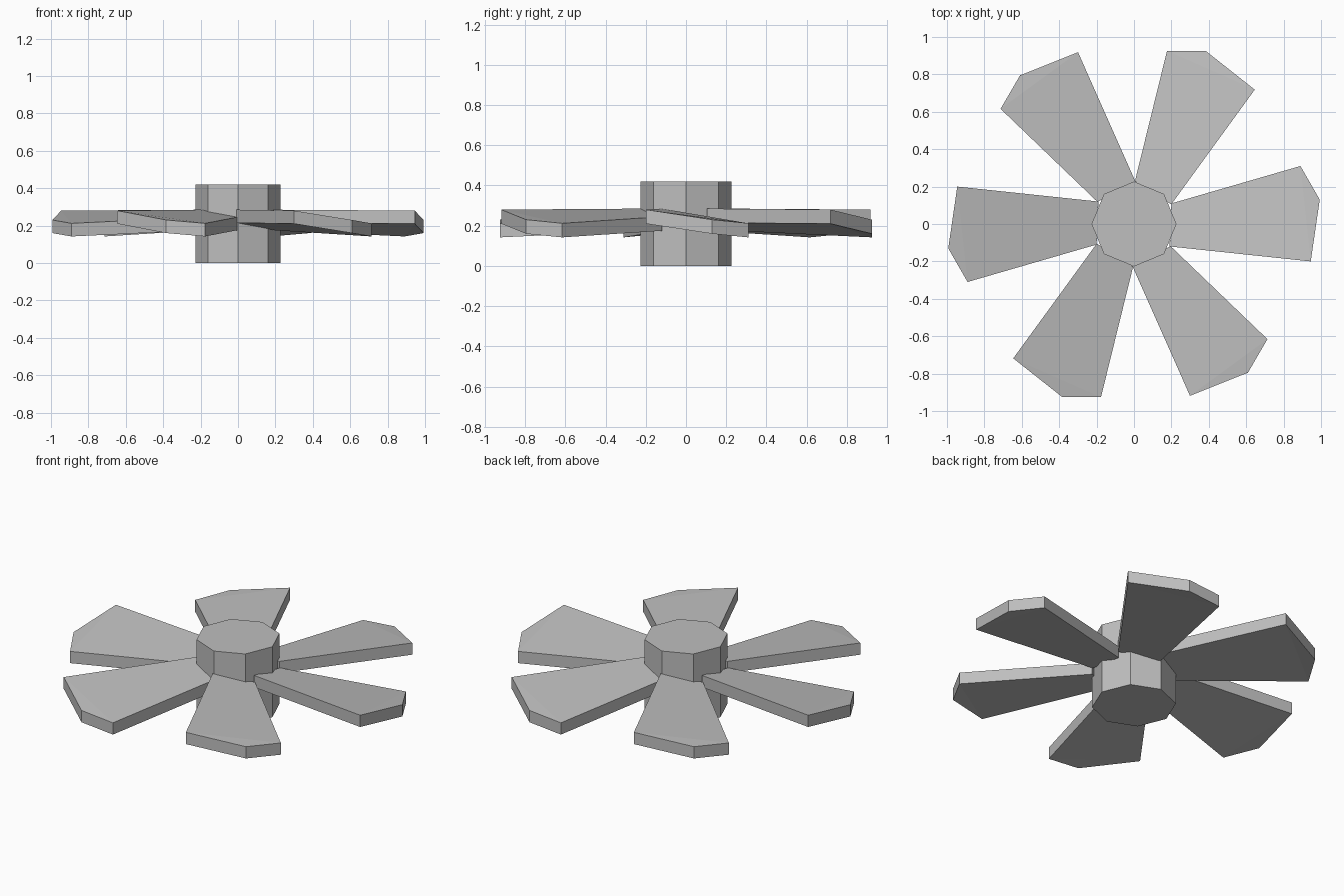
import bpy
import bmesh
import math
from mathutils import Matrix, Vector

if "Cube" in bpy.data.objects:
    bpy.data.objects.remove(bpy.data.objects["Cube"])

grey = bpy.data.materials.new("plain grey")
grey.diffuse_color = (0.52, 0.52, 0.52, 1)
grey.use_nodes = True
grey.node_tree.nodes["Principled BSDF"].inputs["Base Color"].default_value = grey.diffuse_color


def add_object(name, bm):
    bmesh.ops.recalc_face_normals(bm, faces=bm.faces)
    mesh = bpy.data.meshes.new(name)
    bm.to_mesh(mesh)
    bm.free()
    mesh.materials.append(grey)
    obj = bpy.data.objects.new(name, mesh)
    bpy.context.collection.objects.link(obj)
    return obj


# Octagonal hub with corners on the axes
HUB_HEIGHT = 0.42
bm = bmesh.new()
bmesh.ops.create_cone(bm, cap_ends=True, segments=8, radius1=0.227, radius2=0.227,
                      depth=HUB_HEIGHT, matrix=Matrix.Translation((0, 0, HUB_HEIGHT / 2)))
add_object("hub", bm)

# Pitched blade: upper outline, from the inner leading corner round the tip
OUTLINE = [(0.19, -0.12, 0.285), (0.945, -0.20, 0.28), (0.993, 0.13, 0.23),
           (0.89, 0.31, 0.212), (0.20, 0.11, 0.245)]
THICKNESS = 0.07


def blade(index):
    turn = Matrix.Rotation(math.radians(60 * index), 3, 'Z')
    bm = bmesh.new()
    top = [bm.verts.new(turn @ Vector(p)) for p in OUTLINE]
    low = [bm.verts.new(v.co - Vector((0, 0, THICKNESS))) for v in top]
    for ring in (top, low):
        bm.faces.new([ring[i] for i in (0, 1, 3, 4)])  # main panel
        bm.faces.new(ring[1:4])                        # pointed tip
    for i in range(5):                                 # rim
        j = (i + 1) % 5
        bm.faces.new((top[i], low[i], low[j], top[j]))
    add_object(f"blade_{index + 1}", bm)


for k in range(6):
    blade(k)
